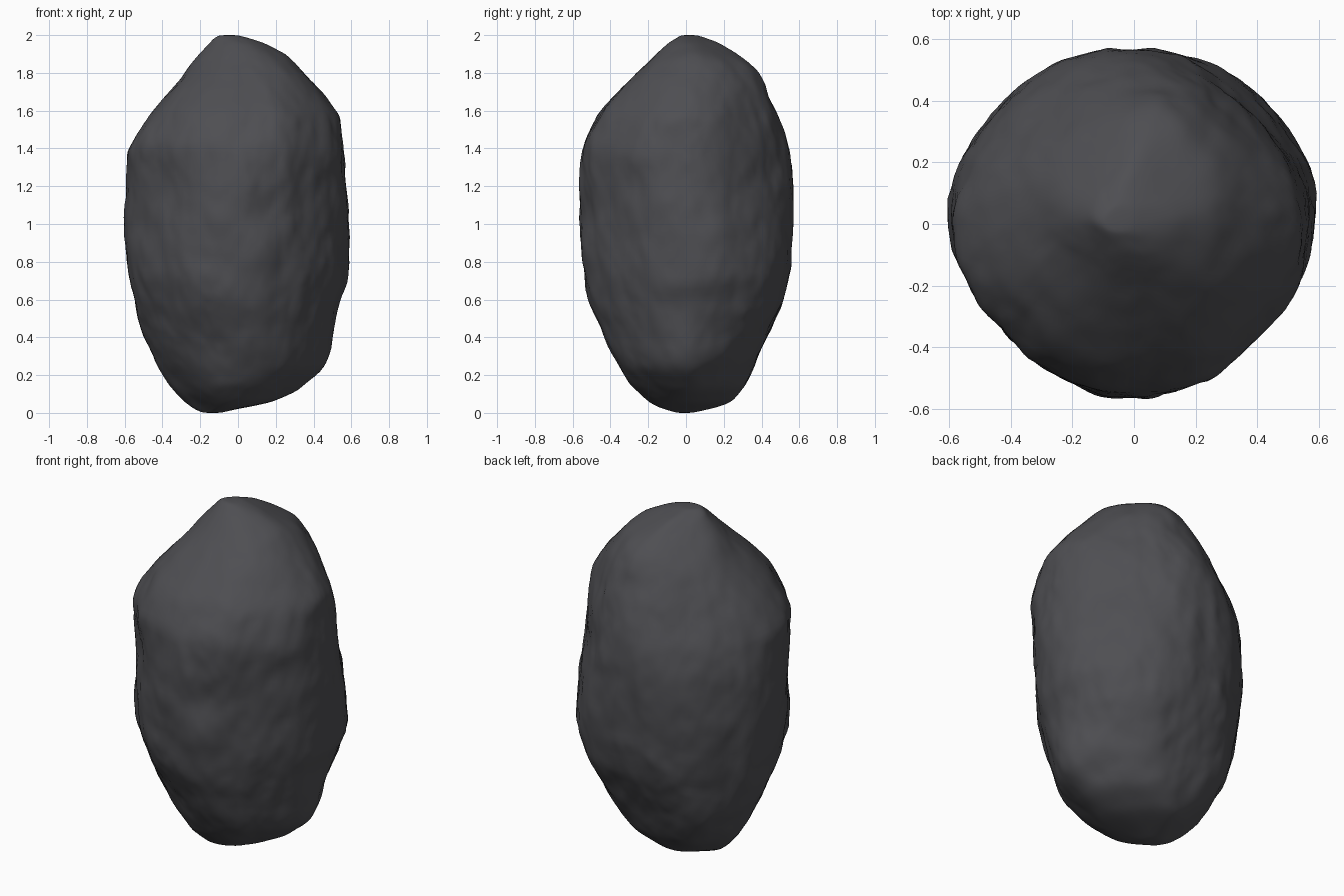
import bpy, bmesh, math
from mathutils import Vector, noise

if "Cube" in bpy.data.objects:
    bpy.data.objects.remove(bpy.data.objects["Cube"], do_unlink=True)

# Rock outlines by height: (z, lowest, highest) along four level directions
WIDTH = [(0, -.2, -.09), (.02, -.25, -.01), (.06, -.3, .2), (.12, -.35, .34), (.23, -.42, .48),
         (.4, -.51, .51), (.6, -.565, .55), (.69, -.59, .6), (.95, -.61, .595), (1.4, -.605, .575),
         (1.56, -.49, .565), (1.7, -.37, .44), (1.9, -.21, .26), (1.96, -.15, .14), (2, -.12, 0)]
DEPTH = [(0, -.05, .03), (.03, -.15, .18), (.06, -.21, .25), (.15, -.31, .31), (.4, -.44, .43),
         (.6, -.53, .53), (.85, -.565, .565), (1.2, -.575, .575), (1.42, -.56, .55),
         (1.6, -.46, .49), (1.82, -.25, .38), (1.9, -.16, .28), (1.96, -.09, .19), (2, -.02, .06)]
DIAGONAL = [(0, -.14, -.06), (.05, -.19, .15), (.13, -.27, .3), (.3, -.37, .42), (.42, -.43, .47),
            (.56, -.49, .55), (.72, -.54, .59), (.9, -.54, .58), (1.15, -.53, .54),
            (1.42, -.555, .515), (1.62, -.46, .46), (1.73, -.35, .42), (1.86, -.21, .32),
            (1.96, -.11, .13), (2, -.07, .03)]
CROSSWAYS = [(0, .02, .14), (.03, -.12, .2), (.06, -.19, .26), (.14, -.29, .36), (.24, -.39, .44),
             (.35, -.43, .5), (.63, -.495, .54), (.9, -.53, .59), (1.23, -.545, .575),
             (1.38, -.555, .53), (1.56, -.5, .45), (1.75, -.37, .34), (1.86, -.25, .25),
             (1.96, -.1, .145), (2, -.02, .08)]

# Hollows, and swells with a negative depth: (place, radius, depth)
HOLLOWS = [((.2, -.53, 1.05), .26, .02), ((-.15, -.46, .36), .22, .03),
           ((-.22, -.53, .66), .2, -.015), ((.4, -.38, .75), .2, -.01)]


def span_at(table, z):
    """Interpolate both edges of an outline at a height."""
    for (z0, a0, b0), (z1, a1, b1) in zip(table, table[1:]):
        if z <= z1:
            t = max(0, (z - z0) / (z1 - z0))
            return a0 + (a1 - a0) * t, b0 + (b1 - b0) * t
    return table[-1][1:]


def place(angle, z):
    """Point on the softly rounded eight-sided section at a height."""
    centre = Vector((sum(span_at(WIDTH, z)) / 2, sum(span_at(DEPTH, z)) / 2))
    total = 0
    for i, table in enumerate((WIDTH, DIAGONAL, DEPTH, CROSSWAYS)):
        turn = i * math.pi / 4
        offset = centre.dot(Vector((math.cos(turn), math.sin(turn))))
        low, high = span_at(table, z)
        facing = math.cos(angle - turn)
        reach = high - offset if facing > 0 else offset - low
        total += (abs(facing) / max(reach, .01)) ** 9
    r = total ** (-1 / 9)
    return Vector((centre.x + r * math.cos(angle), centre.y + r * math.sin(angle), z))


def rough(p):
    """Broad upright lumps, finer chips and the hollows."""
    height = .012 * noise.noise(Vector((p.x * 4, p.y * 4, p.z * 2.5)))
    height += .011 * noise.fractal(Vector((p.x * 7, p.y * 7, p.z * 5)), 1, 2, 3)
    for spot, radius, depth in HOLLOWS:
        near = max(0, 1 - (p - Vector(spot)).length / radius)
        height -= depth * near * near * (3 - 2 * near)
    return height


# Shape a ball by the outlines
bm = bmesh.new()
bmesh.ops.create_icosphere(bm, subdivisions=6, radius=1)
for v in bm.verts:
    v.co = place(math.atan2(v.co.y, v.co.x), 1 + v.co.z)

# Soften the ridges sideways, then roughen the surface
for _ in range(3):
    bmesh.ops.smooth_vert(bm, verts=bm.verts, factor=.5,
                          use_axis_x=True, use_axis_y=True, use_axis_z=False)
bm.normal_update()
moves = [Vector((v.normal.x, v.normal.y, 0)) * rough(v.co) for v in bm.verts]
for v, move in zip(bm.verts, moves):
    v.co += move

mesh = bpy.data.meshes.new("rock")
bm.to_mesh(mesh)
bm.free()
mesh.polygons.foreach_set("use_smooth", [True] * len(mesh.polygons))
rock = bpy.data.objects.new("rock", mesh)
bpy.context.collection.objects.link(rock)

# Dark stone colour
stone = bpy.data.materials.new("dark_grey_stone")
stone.use_nodes = True
color = (.077, .077, .085, 1)
stone.diffuse_color = color
bsdf = next(n for n in stone.node_tree.nodes if n.type == "BSDF_PRINCIPLED")
bsdf.inputs["Base Color"].default_value = color
bsdf.inputs["Roughness"].default_value = .9
mesh.materials.append(stone)
